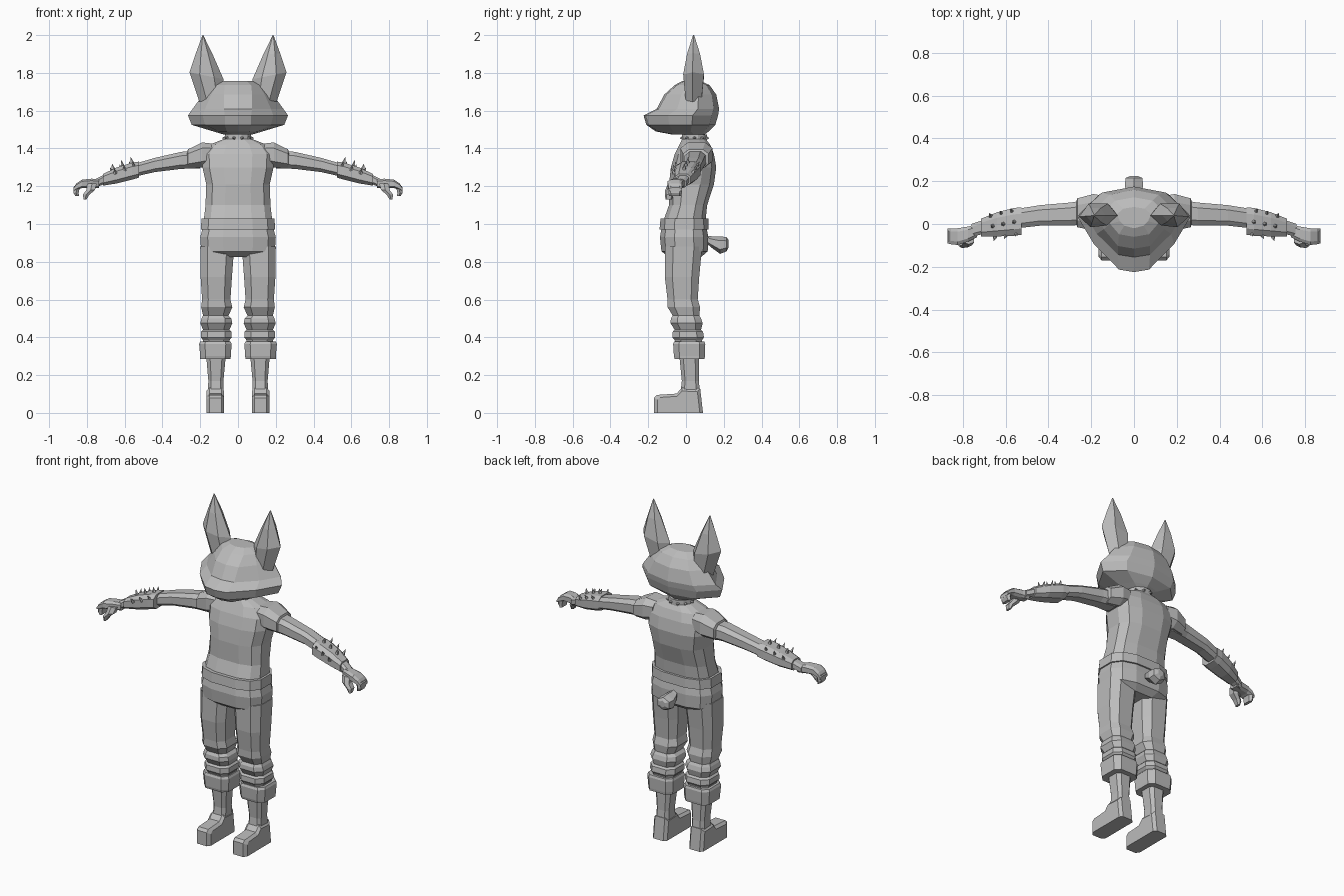
import bpy, bmesh, math
from mathutils import Vector

grey = bpy.data.materials.new("light_grey")
grey.diffuse_color = (0.5, 0.5, 0.5, 1)


def finish(name, bm, mirror=False):
    bmesh.ops.recalc_face_normals(bm, faces=bm.faces)
    me = bpy.data.meshes.new(name)
    bm.to_mesh(me)
    bm.free()
    me.materials.append(grey)
    ob = bpy.data.objects.new(name, me)
    bpy.context.collection.objects.link(ob)
    if mirror:
        ob.modifiers.new("mirror", 'MIRROR').use_clip = False
    return ob


def place(axis, t, a, b):
    return {'x': (t, a, b), 'y': (a, t, b), 'z': (a, b, t)}[axis]


def skin(bm, loops):
    """Join closed point loops into a capped tube."""
    rings = [[bm.verts.new(p) for p in lp] for lp in loops]
    n = len(rings[0])
    for lo, hi in zip(rings, rings[1:]):
        for i in range(n):
            bm.faces.new((lo[i], lo[(i + 1) % n], hi[(i + 1) % n], hi[i]))
    bm.faces.new(rings[0][::-1])
    bm.faces.new(rings[-1])


def loft(name, axis, rings, n=8, p=0.7, mirror=False):
    """rings: (position on axis, a min, a max, b min, b max)."""
    unit = []
    for i in range(n):
        w = 2 * math.pi * (i + 0.5) / n
        unit.append([math.copysign(abs(f(w)) ** p, f(w)) for f in (math.cos, math.sin)])
    m = max(abs(c) for q in unit for c in q)
    loops = []
    for t, a0, a1, b0, b1 in rings:
        loops.append([place(axis, t, (a0 + a1) / 2 + u / m * (a1 - a0) / 2,
                            (b0 + b1) / 2 + v / m * (b1 - b0) / 2) for u, v in unit])
    bm = bmesh.new()
    skin(bm, loops)
    return finish(name, bm, mirror)


def spikes(name, items, r, h, mirror=False):
    """items: (base point, direction)."""
    bm = bmesh.new()
    for base, d in items:
        d = Vector(d).normalized()
        mat = d.to_track_quat('Z', 'Y').to_matrix().to_4x4()
        mat.translation = Vector(base) + d * h / 2
        bmesh.ops.create_cone(bm, segments=5, cap_ends=True, radius1=r, radius2=0,
                              depth=h, matrix=mat)
    return finish(name, bm, mirror)


# Head: wide cheeks and a short snout; (z, front y, back y, half width, snout half width)
head = []
for z, yf, yb, w, s in [(1.475, -.08, .10, .08, .03), (1.49, -.16, .12, .13, .06),
                        (1.525, -.21, .155, .245, .07), (1.575, -.225, .17, .265, .07),
                        (1.61, -.155, .175, .24, .075), (1.685, -.115, .16, .185, .075),
                        (1.735, -.06, .125, .14, .07), (1.757, -.02, .08, .08, .045)]:
    ym = yf + (yb - yf) * .66
    half = [(s, yf + .012), (s + (w - s) * .6, yf + (ym - yf) * .5), (w, ym),
            (w * .62, yb - (yb - ym) * .25)]
    loop = [(0, yf)] + half + [(0, yb)] + [(-x, y) for x, y in half[::-1]]
    head.append([(x, y, z) for x, y in loop])
bm = bmesh.new()
skin(bm, head)
finish("head", bm)

# Ears: six-sided, leaning outward, with a folded front
bm = bmesh.new()
ear = []
for cx, cz, rx, ry, slope in [(.14, 1.66, .065, .042, -.2), (.167, 1.785, .09, .055, .2),
                              (.178, 1.90, .045, .034, .1), (.186, 2.0, .002, .003, 0)]:
    ear.append([(cx + rx * u, .04 + ry * v, cz + rx * u * slope) for u, v in
                [(-1, .0), (-.45, -.85), (.4, -1), (1, -.1), (.5, 1), (-.5, 1)]])
skin(bm, ear)
finish("ear", bm, True)

# Neck and studded collar
loft("neck", 'z', [(1.40, -.065, .065, -.02, .10), (1.50, -.06, .06, -.01, .10)], 10, 1)
loft("collar", 'z', [(1.435, -.07, .07, -.022, .112), (1.475, -.068, .068, -.02, .11)], 12, 1)
spikes("collar_studs", [((.066 * math.cos(k * math.pi / 5), .045 + .064 * math.sin(k * math.pi / 5), 1.455),
                         (math.cos(k * math.pi / 5), math.sin(k * math.pi / 5), 0))
                        for k in range(10)], .011, .02)

# Shirt, belt and flared hem
loft("shirt", 'z', [(.99, -.18, .18, -.12, .105), (1.03, -.18, .18, -.115, .105),
                    (1.10, -.172, .172, -.09, .112), (1.21, -.168, .168, -.09, .148),
                    (1.30, -.188, .188, -.08, .16), (1.37, -.19, .19, -.06, .148),
                    (1.42, -.15, .15, -.035, .128), (1.45, -.075, .075, -.02, .105)], 12)
loft("belt", 'z', [(.972, -.197, .197, -.14, .12), (1.028, -.193, .193, -.135, .118)], 12)
loft("shirt_hem", 'z', [(.825, -.14, .14, -.09, .08), (.855, -.195, .195, -.13, .115),
                        (.93, -.2, .2, -.138, .118), (.975, -.188, .188, -.13, .11)], 12)

# Stubby tail
loft("tail", 'y', [(.10, -.015, .015, .905, .94), (.135, -.035, .035, .875, .935),
                   (.18, -.05, .05, .842, .935), (.215, -.045, .045, .855, .93),
                   (.225, -.02, .02, .875, .915)], 6, 1)

# Arms: short sleeve, arm, bracer with spikes
loft("sleeve", 'x', [(.13, -.02, .13, 1.32, 1.425), (.19, -.03, .14, 1.30, 1.432),
                     (.265, -.015, .12, 1.295, 1.395), (.27, .0, .105, 1.31, 1.38)],
     8, .7, True)
loft("arm", 'x', [(.2, 0, .115, 1.295, 1.39), (.30, -.008, .1, 1.292, 1.382),
                  (.44, -.008, .088, 1.275, 1.35), (.55, -.02, .07, 1.25, 1.318),
                  (.70, -.045, .02, 1.215, 1.265), (.76, -.06, .0, 1.19, 1.235)],
     8, .7, True)
loft("bracer", 'x', [(.525, -.05, .078, 1.245, 1.33), (.56, -.055, .075, 1.235, 1.325),
                     (.64, -.058, .055, 1.215, 1.30), (.715, -.058, .025, 1.203, 1.265)],
     8, .7, True)
bracer_spikes = []
for x in (.56, .61, .66):
    cy, top = .01 - (x - .56) * .2, 1.322 - (x - .56) * .33
    for dy in (-.052, 0, .046):
        bracer_spikes.append(((x + dy * .2, cy + dy, top - abs(dy) * .4), (.25, dy * 12, 1)))
spikes("bracer_spikes", bracer_spikes, .011, .034, True)

# Hand: palm, curled fingers and thumb
loft("palm", 'x', [(.735, -.062, .0, 1.19, 1.235), (.775, -.082, -.012, 1.19, 1.24),
                   (.825, -.098, -.02, 1.19, 1.235), (.855, -.095, -.02, 1.18, 1.215),
                   (.872, -.09, -.022, 1.172, 1.192)], 8, .6, True)
loft("fingers", 'z', [(1.147, .842, .862, -.09, -.025), (1.165, .842, .872, -.093, -.022),
                      (1.20, .835, .87, -.092, -.022)], 6, .6, True)
loft("thumb", 'z', [(1.13, .802, .818, -.108, -.075), (1.155, .785, .823, -.112, -.065),
                    (1.18, .755, .805, -.11, -.055), (1.215, .745, .80, -.095, -.045)],
     6, .7, True)

# Trousers with folds bunched above the boots
loft("trouser_leg", 'z', [(.36, .045, .185, -.05, .08), (.385, .045, .185, -.06, .085),
                          (.40, .033, .197, -.072, .095), (.43, .035, .195, -.07, .09),
                          (.44, .045, .185, -.06, .08), (.475, .03, .2, -.082, .088),
                          (.50, .035, .193, -.08, .08), (.515, .05, .185, -.07, .07),
                          (.56, .03, .195, -.098, .075), (.60, .04, .19, -.098, .062),
                          (.72, .032, .198, -.112, .07), (.88, .02, .2, -.11, .085)],
     8, .65, True)

# Boots: cuff, shaft and foot
loft("boot_cuff", 'z', [(.285, .04, .2, -.06, .098), (.30, .038, .2, -.064, .1),
                        (.365, .034, .206, -.068, .102), (.378, .04, .2, -.062, .097)],
     8, .5, True)
loft("boot_shaft", 'z', [(.10, .075, .16, -.03, .075), (.17, .077, .157, -.022, .068),
                         (.30, .065, .168, -.035, .068)], 8, .55, True)
bm = bmesh.new()
side = [(-.17, 0), (.09, 0), (.075, .13), (-.02, .135), (-.05, .102), (-.155, .095), (-.17, .08)]
skin(bm, [[(x, cy + (y - cy) * k, .0 + z * k) for y, z in side]
          for x, k, cy in [(.073, .86, -.03), (.088, 1, -.03), (.152, 1, -.03), (.167, .86, -.03)]])
finish("boot_foot", bm, True)
